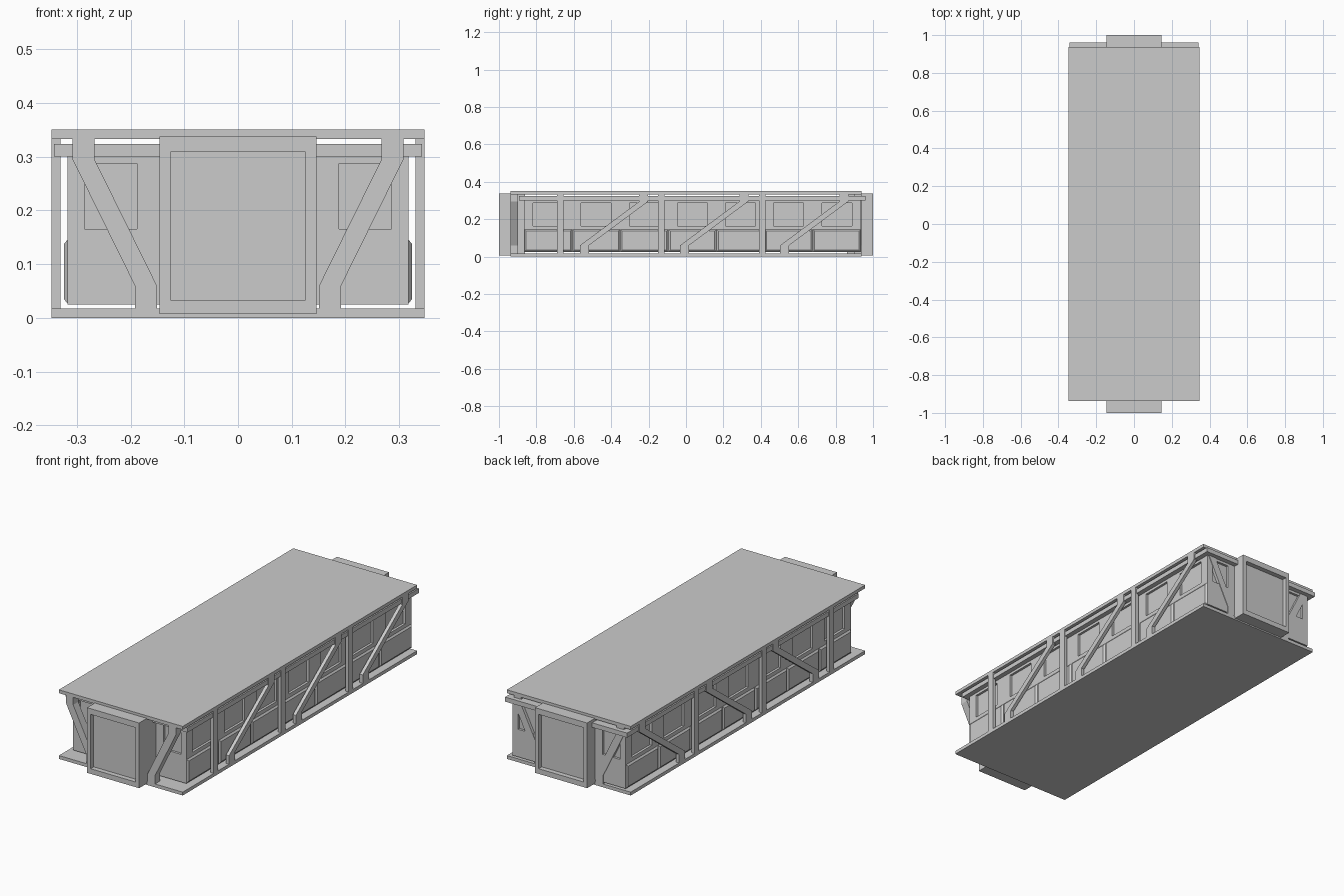
import bpy, bmesh

if "Cube" in bpy.data.objects:
    bpy.data.objects.remove(bpy.data.objects["Cube"])

def add_mesh(name, bm):
    bmesh.ops.recalc_face_normals(bm, faces=bm.faces)
    me = bpy.data.meshes.new(name)
    bm.to_mesh(me)
    bm.free()
    ob = bpy.data.objects.new(name, me)
    bpy.context.collection.objects.link(ob)
    return ob

def cuboid(bm, x0, x1, y0, y1, z0, z1):
    vs = bmesh.ops.create_cube(bm, size=1)["verts"]
    for v in vs:
        v.co.x = x1 if v.co.x > 0 else x0
        v.co.y = y1 if v.co.y > 0 else y0
        v.co.z = z1 if v.co.z > 0 else z0
    return vs

def box(name, *dims):
    bm = bmesh.new()
    cuboid(bm, *dims)
    return add_mesh(name, bm)

def prism(bm, ring_a, ring_b):
    a = [bm.verts.new(p) for p in ring_a]
    b = [bm.verts.new(p) for p in ring_b]
    n = len(a)
    bm.faces.new(a)
    bm.faces.new(b[::-1])
    for i in range(n):
        bm.faces.new((a[i], b[i], b[(i + 1) % n], a[(i + 1) % n]))

def brace_profile(lo, hi, w):
    # bent strut: upright foot, sloped middle, upright head
    path = [(lo, 0.017), (lo, 0.06), (hi, 0.295), (hi, 0.333)]
    return path + [(u + w, z) for u, z in path[::-1]]

# Floor, roof and the ceiling deck that overhangs the body
box("floor_slab", -0.347, 0.347, -0.938, 0.938, 0, 0.017)
box("roof_slab", -0.347, 0.347, -0.938, 0.938, 0.333, 0.35)
box("ceiling_deck", -0.342, 0.342, -0.892, 0.96, 0.30, 0.323)

# Body with recessed windows
Y0, Y1, N = -0.866, 0.935, 7
step = (Y1 - Y0) / N
body = box("body", -0.317, 0.317, Y0, Y1, 0.025, 0.302)
bm = bmesh.new()
D = 0.012
for s in (-1, 1):
    for i in range(N):
        y = Y0 + step * (i + 0.5)
        xs = sorted((s * (0.317 - D), s * 0.36))
        cuboid(bm, *xs, y - 0.08, y + 0.08, 0.165, 0.287)
    xs = sorted((s * 0.188, s * 0.286))
    cuboid(bm, *xs, Y0 - 0.05, Y0 + D, 0.165, 0.287)
    cuboid(bm, *xs, Y1 - D, Y1 + 0.05, 0.165, 0.287)
cutter = add_mesh("window_cutter", bm)
cutter.hide_render = True
mod = body.modifiers.new("windows", 'BOOLEAN')
mod.object = cutter
mod.operation = 'DIFFERENCE'
mod.solver = 'EXACT'
bpy.context.view_layer.objects.active = body
bpy.ops.object.modifier_apply(modifier=mod.name)
bpy.data.objects.remove(cutter)

# Chamfered lower side panels
bm = bmesh.new()
for s in (-1, 1):
    for i in range(N):
        a, b = Y0 + step * i, Y0 + step * (i + 1)
        rect = lambda x, c: [(s * x, a + c, 0.025 + c), (s * x, b - c, 0.025 + c),
                             (s * x, b - c, 0.147 - c), (s * x, a + c, 0.147 - c)]
        prism(bm, rect(0.316, 0), rect(0.324, 0.01))
add_mesh("side_panels", bm)

# Side posts and diagonal braces
posts, braces = bmesh.new(), bmesh.new()
for s in (-1, 1):
    xs = sorted((s * 0.330, s * 0.347))
    for k in range(3):
        y = -0.69 + 0.54 * k
        cuboid(posts, *xs, y, y + 0.036, 0.017, 0.333)
        prof = brace_profile(-0.567 + 0.535 * k, -0.25 + 0.535 * k, 0.048)
        prism(braces, [(xs[0], u, z) for u, z in prof], [(xs[1], u, z) for u, z in prof])
add_mesh("side_posts", posts)
add_mesh("side_braces", braces)

# End braces
bm = bmesh.new()
for e in (-1, 1):
    for s in (-1, 1):
        prof = brace_profile(0.151, 0.267, 0.041)
        prism(bm, [(s * u, e * 0.897, z) for u, z in prof],
              [(s * u, e * 0.938, z) for u, z in prof])
add_mesh("end_braces", bm)

# End door boxes with recessed faces
for e, name in ((-1, "front_door"), (1, "back_door")):
    bm = bmesh.new()
    outer = lambda y: [(x, e * y, z) for x, z in
                       ((-0.146, 0.007), (0.146, 0.007), (0.146, 0.337), (-0.146, 0.337))]
    inner = lambda y: [(x, e * y, z) for x, z in
                       ((-0.126, 0.033), (0.126, 0.033), (0.126, 0.308), (-0.126, 0.308))]
    rings = [[bm.verts.new(p) for p in r]
             for r in (outer(0.86), outer(1.0), inner(1.0), inner(0.975))]
    for r, q in zip(rings, rings[1:]):
        for i in range(4):
            j = (i + 1) % 4
            bm.faces.new((r[i], r[j], q[j], q[i]))
    bm.faces.new(rings[0])
    bm.faces.new(rings[-1])
    add_mesh(name, bm)
